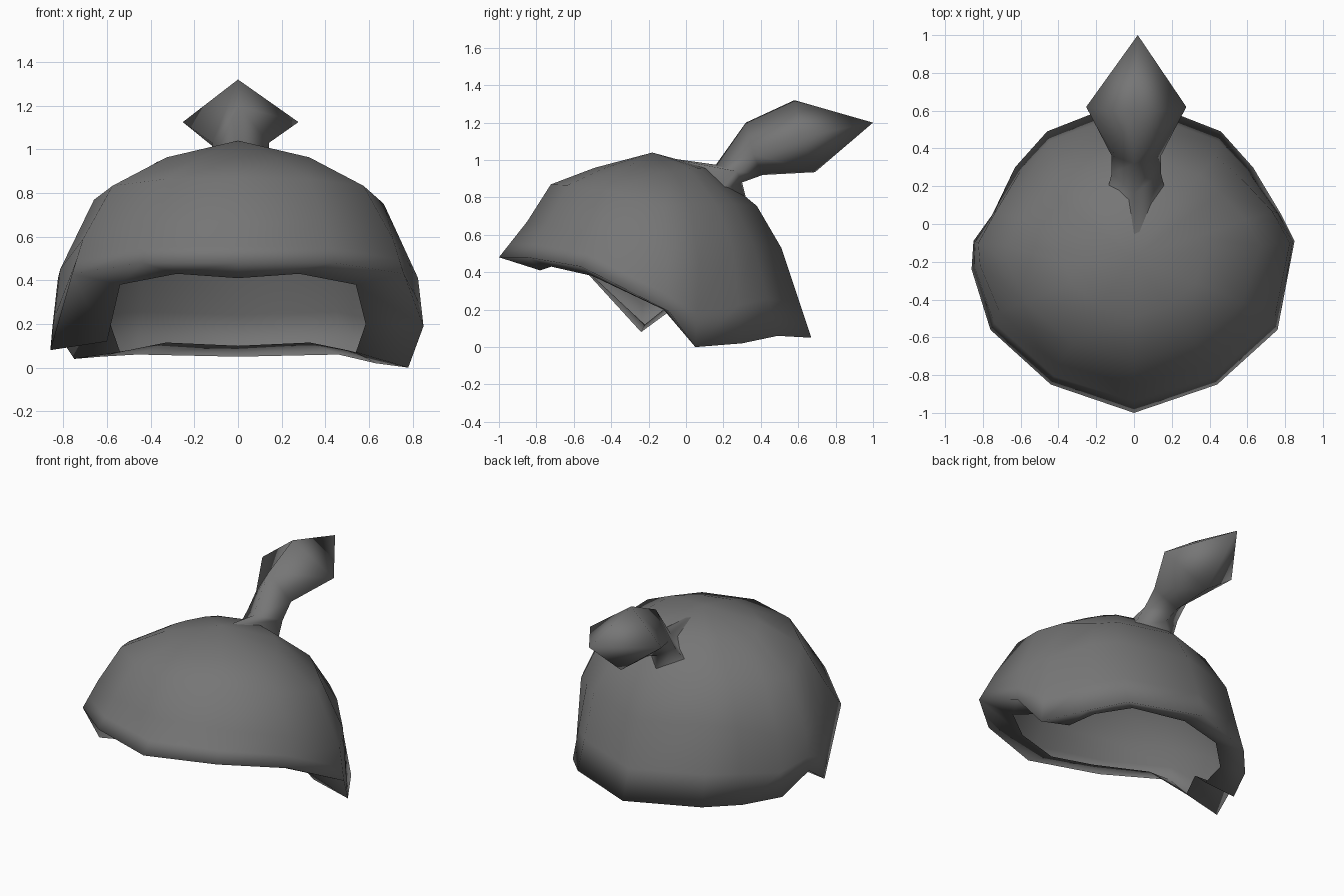
import bpy, bmesh, math
from mathutils import Vector as V

if "Cube" in bpy.data.objects:
    bpy.data.objects.remove(bpy.data.objects["Cube"])

mat = bpy.data.materials.new("dark grey")
mat.diffuse_color = (0.18, 0.18, 0.18, 1)
mat.use_nodes = True
mat.node_tree.nodes["Principled BSDF"].inputs["Base Color"].default_value = mat.diffuse_color


def loft(name, rings, tip, angle):
    """Skin closed rings, open at the first one and pointed at the tip."""
    bm = bmesh.new()
    vs = [[bm.verts.new(p) for p in r] for r in rings]
    n = len(rings[0])
    top = bm.verts.new(tip)
    for i in range(n):
        j = (i + 1) % n
        for a, b in zip(vs, vs[1:]):
            bm.faces.new((a[i], a[j], b[j], b[i]))
        bm.faces.new((vs[-1][i], vs[-1][j], top))
    bmesh.ops.recalc_face_normals(bm, faces=bm.faces)
    me = bpy.data.meshes.new(name)
    bm.to_mesh(me)
    bm.free()
    me.materials.append(mat)
    for p in me.polygons:
        p.use_smooth = True
    me.set_sharp_from_angle(angle=math.radians(angle))
    ob = bpy.data.objects.new(name, me)
    bpy.context.collection.objects.link(ob)


def mirrored(half, lock):
    """Half ring from front centre to back centre -> full ring plus a left lock point."""
    half = [V(p) for p in half]
    ring = half + [V((-p.x, p.y, p.z)) for p in half[-2:0:-1]]
    ring.insert(12, V(lock))
    return ring


# Hair cap: outer rim, inner lip and widest ring; a lock hangs down on the left
rim = mirrored([(0, -1, .48), (.44, -.85, .48), (.76, -.56, .43), (.85, -.09, .19),
                (.78, .05, 0), (.63, .30, .02), (.46, .49, .06), (0, .67, .05)],
               (-.86, -.24, .08))
lip = mirrored([(0, -.78, .41), (.28, -.72, .43), (.54, -.5, .38), (.585, -.12, .2),
                (.54, .03, .07), (.5, .22, .08), (.33, .38, .115), (0, .48, .10)],
               (-.6, -.22, .12))
mid = mirrored([(0, -.85, .67), (.40, -.74, .66), (.71, -.47, .59), (.825, -.1, .41),
                (.73, .07, .45), (.56, .25, .53), (.43, .36, .55), (0, .51, .53)],
               (-.815, -.22, .45))
# The right back corner reaches the ground, the left one stays above it
rim[10] = V((-.75, .05, .04))
rim[9].z = .05

apex = V((0, -.18, 1.04))


def dome(r, f, front=0, back=0):
    """Widest ring pulled towards the apex, lowered a little at front or back."""
    ring = []
    for p in mid:
        g = f - (front if p.y < -.7 else back if p.y > .2 else 0)
        ring.append(V((p.x * r, apex.y + (p.y - apex.y) * r, p.z + (apex.z - p.z) * g)))
    return ring


brow = [a.lerp(b, .4) for a, b in zip(rim, mid)]
loft("hair_cap", [lip, rim, brow, mid, dome(.81, .54, back=.10),
                  dome(.46, .83, front=.05)], apex, 130)


# Ponytail: four-sided rings given by top, bottom and side points
def diamond(top, bottom, side, x):
    c = .012
    return [V((0, *top)), V((c + x, *side)), V((0, *bottom)), V((c - x, *side))]


loft("ponytail", [
    diamond((-.12, 1.015), (.32, .8), (.19, .84), .15),
    diamond((.16, .975), (.30, .88), (.27, .94), .13),
    diamond((.32, 1.2), (.41, .92), (.36, 1.03), .13),
    diamond((.58, 1.32), (.69, .935), (.62, 1.125), .265),
], V((.02, 1.0, 1.2)), 130)
